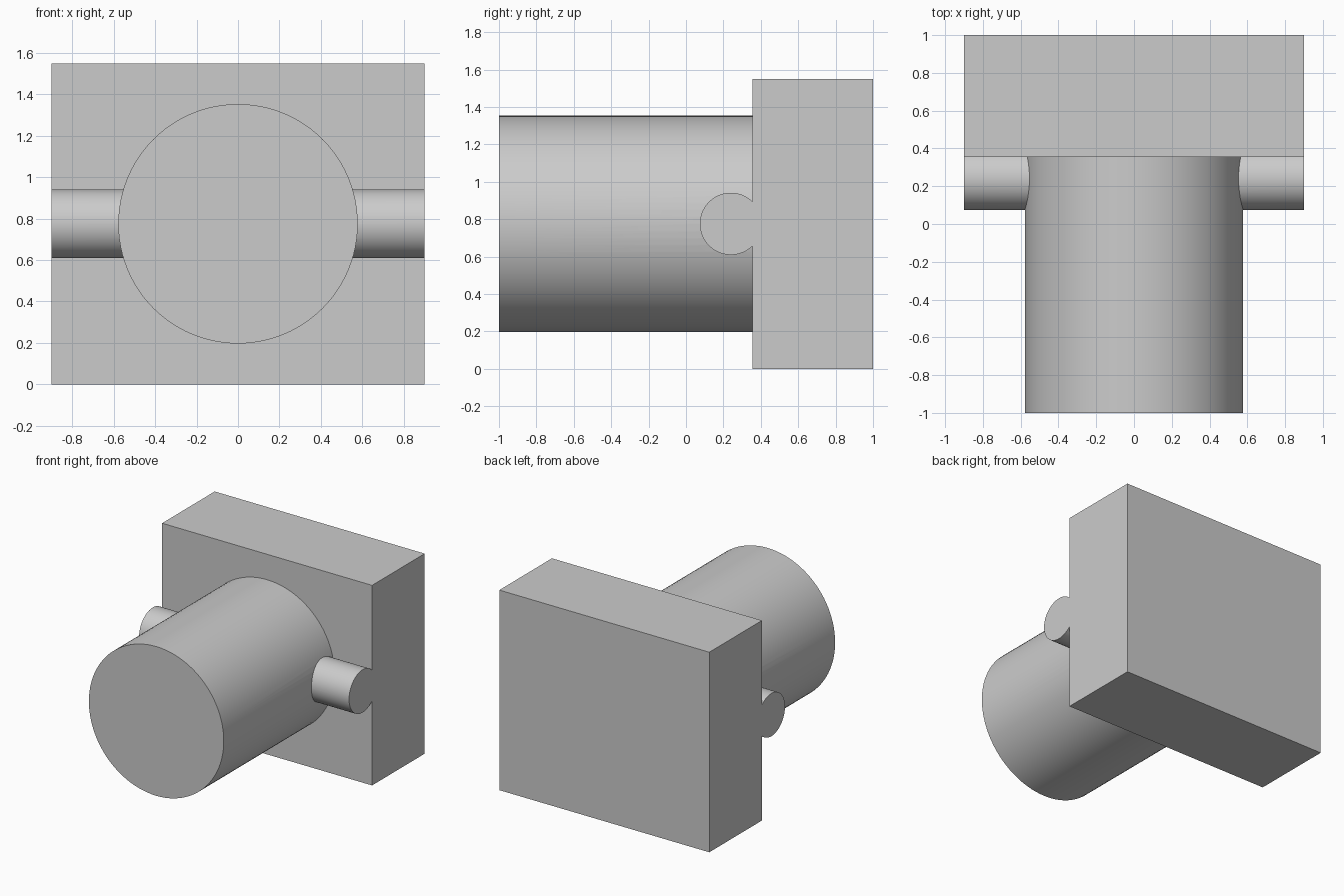
import bpy
from math import radians

cube = bpy.data.objects.get("Cube")
if cube:
    bpy.data.objects.remove(cube, do_unlink=True)

AXIS_Z = 0.775  # shared height of barrel and cross pin

grey = bpy.data.materials.new("plain grey")
grey.use_nodes = True
colour = (0.6, 0.6, 0.6, 1)
grey.diffuse_color = colour
grey.node_tree.nodes["Principled BSDF"].inputs["Base Color"].default_value = colour


def finish(name):
    obj = bpy.context.object
    obj.name = obj.data.name = name
    bpy.ops.object.transform_apply(location=True, rotation=True, scale=True)
    obj.data.materials.append(grey)
    return obj


def cylinder(name, radius, length, location, rotation):
    bpy.ops.mesh.primitive_cylinder_add(vertices=96, radius=radius, depth=length,
                                        location=location, rotation=rotation)
    return finish(name)


# Back block
bpy.ops.mesh.primitive_cube_add(size=1, location=(0, 0.678, AXIS_Z))
bpy.context.object.scale = (1.8, 0.644, 1.55)
body = finish("block_with_barrel_and_pin")

# Barrel pointing forward, sunk into the block, and the pin across it
barrel = cylinder("barrel", 0.578, 1.6, (0, -0.2, AXIS_Z), (radians(90), 0, 0))
pin = cylinder("cross_pin", 0.166, 1.8, (0, 0.24, AXIS_Z), (0, radians(90), 0))

# Fuse into one solid
bpy.ops.object.select_all(action="DESELECT")
body.select_set(True)
bpy.context.view_layer.objects.active = body
for part in (barrel, pin):
    fuse = body.modifiers.new("fuse " + part.name, "BOOLEAN")
    fuse.operation = "UNION"
    fuse.solver = "EXACT"
    fuse.object = part
    bpy.ops.object.modifier_apply(modifier=fuse.name)
    bpy.data.objects.remove(part, do_unlink=True)

# Smooth round walls, keep edges crisp
bpy.ops.object.shade_smooth_by_angle(angle=radians(30))
